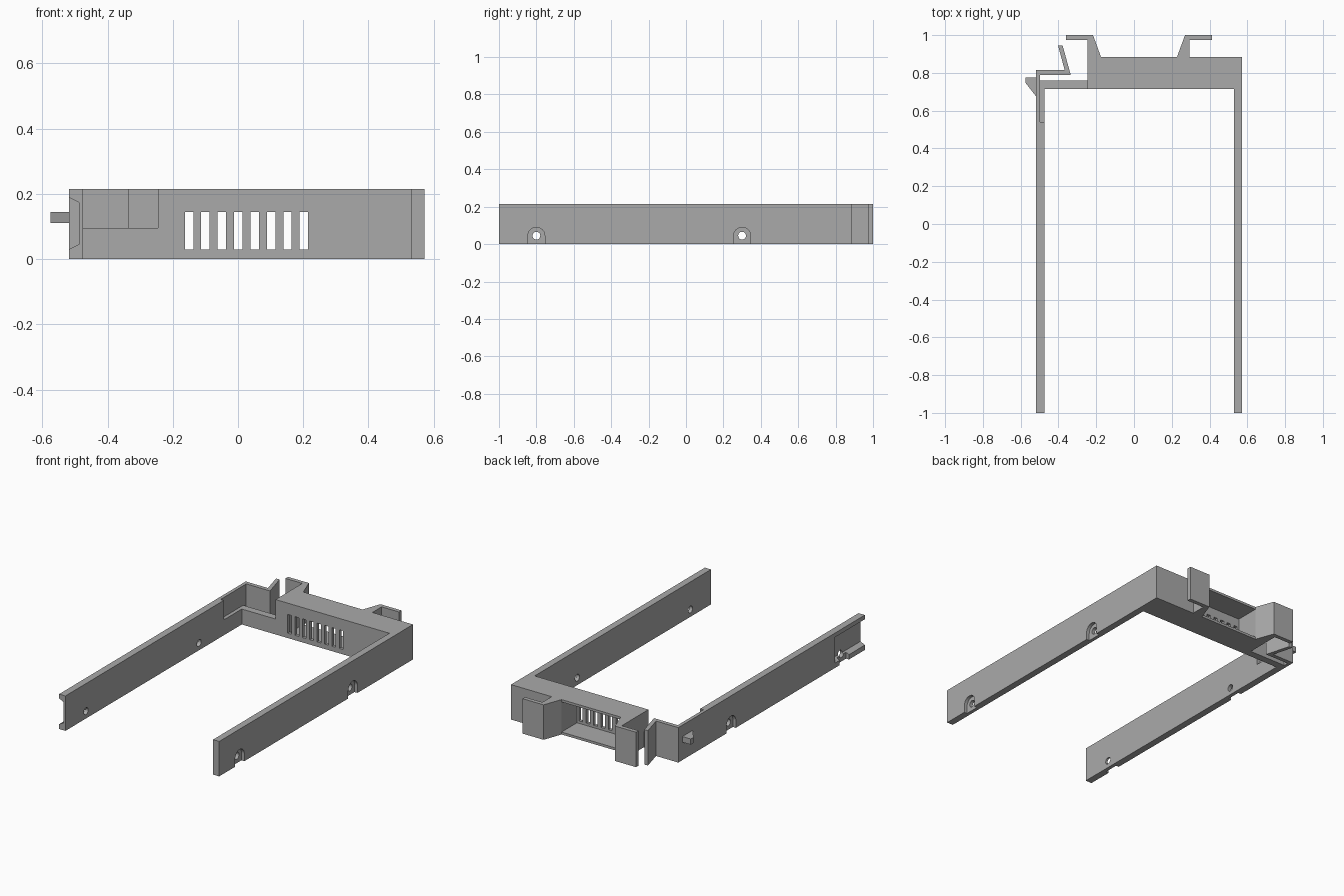
import bpy, bmesh, math
from mathutils import Vector

cube = bpy.data.objects.get("Cube")
if cube:
    bpy.data.objects.remove(cube, do_unlink=True)

H = 0.215          # height of the frame
WALL = 0.02        # thin wall

grey = bpy.data.materials.new("plain_grey")
grey.use_nodes = True
colour = (0.4, 0.4, 0.4, 1)
grey.diffuse_color = colour
grey.node_tree.nodes["Principled BSDF"].inputs["Base Color"].default_value = colour


def prism(name, points, axis, lo, hi):
    """Extrude a 2D outline along an axis (remaining axes stay in x, y, z order)."""
    def place(p, d):
        v = list(p)
        v.insert("xyz".index(axis), d)
        return Vector(v)
    bm = bmesh.new()
    face = bm.faces.new([bm.verts.new(place(p, lo)) for p in points])
    extruded = bmesh.ops.extrude_face_region(bm, geom=[face])["geom"]
    shift = place((0, 0), hi - lo)
    bmesh.ops.translate(bm, vec=shift,
                        verts=[g for g in extruded if isinstance(g, bmesh.types.BMVert)])
    bmesh.ops.recalc_face_normals(bm, faces=bm.faces)
    mesh = bpy.data.meshes.new(name)
    bm.to_mesh(mesh)
    bm.free()
    mesh.materials.append(grey)
    obj = bpy.data.objects.new(name, mesh)
    bpy.context.collection.objects.link(obj)
    return obj


def box(name, x, y, z):
    return prism(name, [(x[0], y[0]), (x[1], y[0]), (x[1], y[1]), (x[0], y[1])], "z", *z)


def cut(target, cutter):
    """Subtract the cutter, then remove it."""
    mod = target.modifiers.new("cut", "BOOLEAN")
    mod.operation = "DIFFERENCE"
    mod.solver = "EXACT"
    mod.object = cutter
    bpy.context.view_layer.objects.active = target
    bpy.ops.object.modifier_apply(modifier=mod.name)
    bpy.data.objects.remove(cutter, do_unlink=True)


def arc(cy, cz, r, turn, n):
    steps = n if turn == math.tau else n - 1
    return [(cy + r * math.cos(turn * i / steps), cz + r * math.sin(turn * i / steps))
            for i in range(n)]


def screw_seats(rail, outer, inner):
    """Arched recess on the outside of a rail, with a through hole."""
    side = 1 if outer > inner else -1
    for y in (-0.8, 0.3):
        arch = arc(y, 0.045, 0.045, math.pi, 17) + [(y - 0.045, -0.02), (y + 0.045, -0.02)]
        cut(rail, prism("arch_cutter", arch, "x", *sorted((outer + side * 0.02, outer - side * WALL))))
        cut(rail, prism("hole_cutter", arc(y, 0.045, 0.021, math.tau, 24), "x",
                        *sorted((outer + side * 0.02, inner - side * 0.02))))


# Right-hand body: rail, front bar and the two hooked handles in one outline
frame = prism("frame", [
    (-0.245, 0.715), (0.53, 0.715), (0.53, -1), (0.572, -1), (0.572, 0.885),
    (0.295, 0.885), (0.295, 0.975), (0.413, 0.975), (0.413, 1), (0.27, 1),
    (0.228, 0.885), (-0.175, 0.885), (-0.217, 1), (-0.36, 1), (-0.36, 0.975),
    (-0.245, 0.975)], "z", 0, H)

# Hollow in the bar and its ventilation slots
cut(frame, box("hollow_cutter", (-0.175, 0.228), (0.735, 0.92), (0.015, H - 0.015)))
for i in range(8):
    x = -0.15 + 0.0503 * i
    cut(frame, box("slot_cutter", (x - 0.013, x + 0.013), (0.69, 0.76), (0.03, 0.145)))
screw_seats(frame, 0.572, 0.53)

# Opposite rail with its springy arm and bent release lever
latch_rail = prism("latch_rail", [
    (-0.518, -1), (-0.475, -1), (-0.475, 0.54), (-0.497, 0.54), (-0.497, 0.79),
    (-0.335, 0.79), (-0.378, 0.945), (-0.402, 0.945), (-0.367, 0.815),
    (-0.518, 0.815)], "z", 0, H)
screw_seats(latch_rail, -0.518, -0.475)

# Bevelled channel at the free end of the rail
cut(latch_rail, prism("channel_cutter", [
    (-0.54, 0.2), (-0.488, 0.174), (-0.488, 0.045), (-0.54, 0.019)], "y", -1.02, -0.71))

# Low ledge joining the rail to the bar
prism("low_ledge", [
    (-0.497, 0.54), (-0.475, 0.54), (-0.475, 0.715), (-0.245, 0.715),
    (-0.245, 0.76), (-0.497, 0.76)], "z", 0, 0.095)

# Wedge catch on the outside of the arm
prism("catch", [
    (-0.575, 0.775), (-0.518, 0.775), (-0.518, 0.675), (-0.575, 0.748)], "z", 0.11, 0.145)
